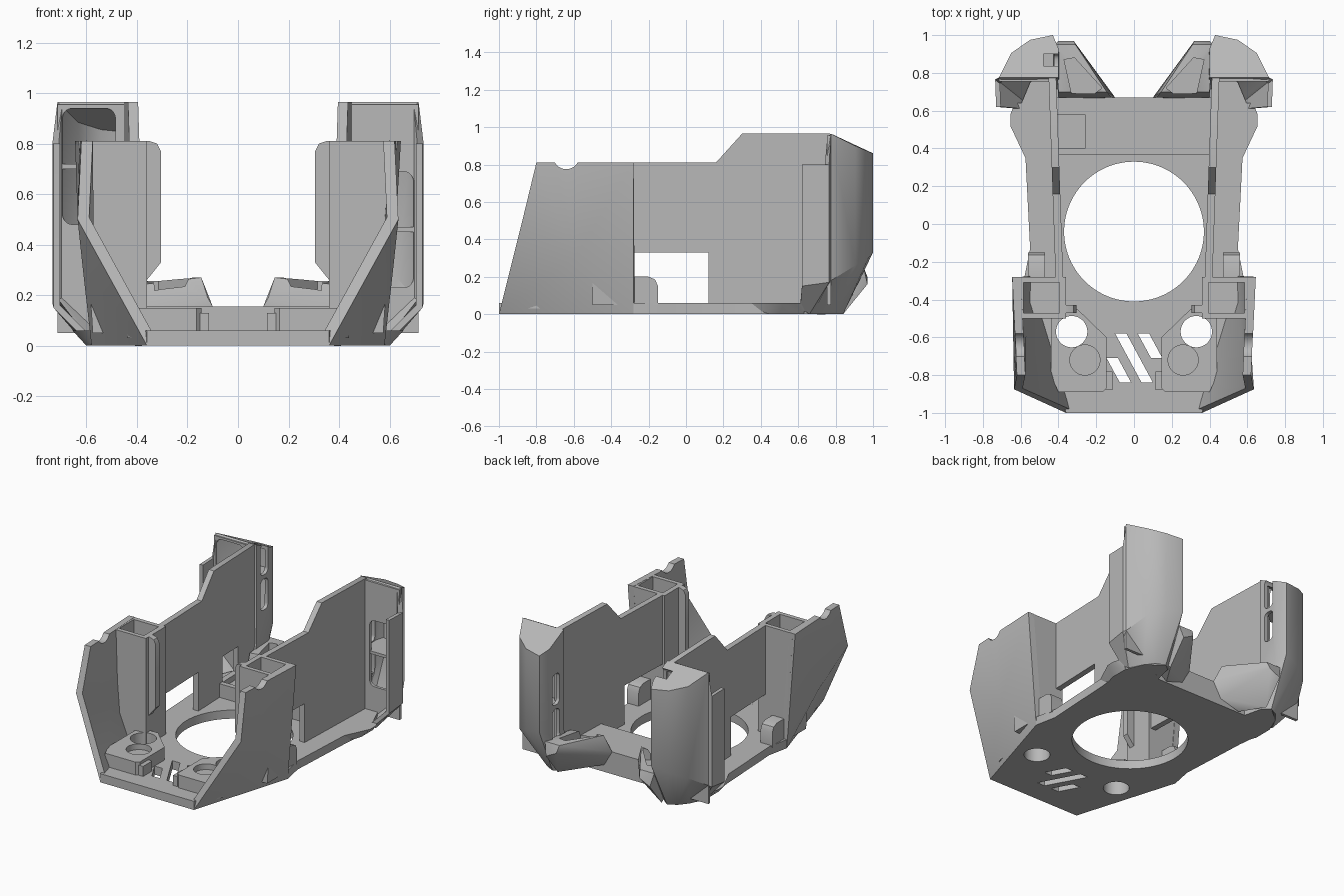
import bpy, bmesh, math
from mathutils import Vector

cube = bpy.data.objects.get("Cube")
if cube:
    bpy.data.objects.remove(cube, do_unlink=True)

grey = bpy.data.materials.new("plain grey")
grey.use_nodes = True
grey.diffuse_color = (0.48, 0.48, 0.48, 1)
grey.node_tree.nodes["Principled BSDF"].inputs["Base Color"].default_value = (0.48, 0.48, 0.48, 1)


def finish(name, bm):
    me = bpy.data.meshes.new(name)
    bm.to_mesh(me)
    bm.free()
    me.materials.append(grey)
    ob = bpy.data.objects.new(name, me)
    bpy.context.collection.objects.link(ob)
    return ob


def prism(name, pts, axis, lo, hi, s=1, shear=None):
    """Extrude a 2D outline along an axis; s = -1 mirrors it in x."""
    def place(p, d):
        x, y, z = {"x": (d, *p), "y": (p[0], d, p[1]), "z": (*p, d)}[axis]
        return (s * (x + (shear(y) if shear else 0)), y, z)
    bm = bmesh.new()
    a = [bm.verts.new(place(p, lo)) for p in pts]
    b = [bm.verts.new(place(p, hi)) for p in pts]
    bm.faces.new(a)
    bm.faces.new(b)
    for i in range(len(pts)):
        j = (i + 1) % len(pts)
        bm.faces.new((a[i], a[j], b[j], b[i]))
    bmesh.ops.recalc_face_normals(bm, faces=bm.faces)
    return finish(name, bm)


def rect(u0, u1, v0, v1, r=0):
    """Rectangle outline, with optional rounded corners."""
    if not r:
        return [(u0, v0), (u1, v0), (u1, v1), (u0, v1)]
    out = []
    corners = [(u1 - r, v1 - r), (u0 + r, v1 - r), (u0 + r, v0 + r), (u1 - r, v0 + r)]
    for q, (u, v) in enumerate(corners):
        for k in range(6):
            a = math.pi / 2 * (q + k / 5)
            out.append((u + r * math.cos(a), v + r * math.sin(a)))
    return out


def circle(u, v, r, n=48):
    return [(u + r * math.cos(2 * math.pi * i / n), v + r * math.sin(2 * math.pi * i / n)) for i in range(n)]


def hull(name, pts, s):
    bm = bmesh.new()
    for x, y, z in pts:
        bm.verts.new((s * x, y, z))
    res = bmesh.ops.convex_hull(bm, input=bm.verts)
    bmesh.ops.delete(bm, geom=[v for v in bm.verts if not v.link_faces], context="VERTS")
    bmesh.ops.recalc_face_normals(bm, faces=bm.faces)
    return finish(name, bm)


def shell(name, verts, faces, s, centre, thick):
    """Sheet with its faces turned away from centre, thickened inward."""
    bm = bmesh.new()
    vs = [bm.verts.new((s * x, y, z)) for x, y, z in verts]
    for f in faces:
        bm.faces.new([vs[i] for i in f])
    bmesh.ops.recalc_face_normals(bm, faces=bm.faces)
    c = Vector((s * centre[0], centre[1], centre[2]))
    if sum(f.normal.dot(f.calc_center_median() - c) * f.calc_area() for f in bm.faces) < 0:
        bmesh.ops.reverse_faces(bm, faces=bm.faces)
    ob = finish(name, bm)
    m = ob.modifiers.new("thickness", "SOLIDIFY")
    m.thickness, m.offset, m.use_even_offset = thick, -1, True
    apply(ob)
    return ob


def apply(ob):
    bpy.context.view_layer.objects.active = ob
    for m in list(ob.modifiers):
        bpy.ops.object.modifier_apply(modifier=m.name)


def cut(ob, *cutters):
    for c in cutters:
        m = ob.modifiers.new("cut", "BOOLEAN")
        m.operation, m.solver, m.object = "DIFFERENCE", "EXACT", c
        apply(ob)
        bpy.data.objects.remove(c, do_unlink=True)


# Base plate with fan opening, screw holes and slanted vents
half = [(.36, -1), (.58, -.28), (.55, -.13), (.575, .36), (.60, .63), (.55, .75), (.44, .84), (.39, .80), (.36, .67)]
base = prism("base_plate", half + [(-x, y) for x, y in reversed(half)], "z", 0, .06)
vents = [(-.10, -.58, .26), (.02, -.58, .13), (-.145, -.71, .13)]
cut(base, prism("cutter", circle(0, -.04, .37, 96), "z", -1, 1),
    *[prism("cutter", circle(s * .33, -.57, .083), "z", -1, 1) for s in (1, -1)],
    *[prism("cutter", [(x, y), (x + .06, y), (x + .06 + d * .54, y - d), (x + d * .54, y - d)], "z", -1, 1)
      for x, y, d in vents])

# Rear cross bar with a shallow pocket on one side
bar = prism("rear_bar", rect(-.41, .41, .365, .67), "z", .01, .155)
cut(bar, prism("cutter", rect(-.46, -.26, .40, .58), "z", .11, 1))

for s, side in ((1, "left"), (-1, "right")):
    # Front screw block
    block = prism("screw_block_" + side, [(.145, -.87), (.165, -.89), (.40, -.89), (.44, -.8), (.44, -.45), (.30, -.45),
                                          (.145, -.60)], "z", .03, .15, s)
    cut(block, prism("cutter", circle(.33, -.57, .083), "z", -1, 1, s),
        prism("cutter", circle(.26, -.72, .08), "z", .11, 1, s))
    prism("clip_" + side, rect(.115, .15, -.88, -.78), "z", .05, .13, s)

    # Faceted front cheek with a notch in its top edge
    cheek = shell("front_cheek_" + side,
                  [(.36, -1, 0), (.635, -.875, .5), (.62, -.8, .81), (.58, -.28, 0), (.615, -.59, .31), (.645, -.28, .81)],
                  [(0, 1, 4), (0, 4, 3), (4, 1, 2, 5), (4, 5, 3)], s, (0, -.5, .4), .045)
    cut(cheek, prism("cutter", circle(-.64, .845, .07), "x", .4, .9, s))

    # Hollow column behind the cheek, with its inward flange
    column = prism("column_" + side, [(.36, .05), (.575, .05), (.625, .81), (.36, .81)], "y", -.5, -.28, s)
    cut(column, prism("cutter", rect(.395, .585, -.47, -.31), "z", .15, 1, s))
    prism("flange_" + side, [(.37, .25), (.345, .28), (.305, .33), (.305, .77), (.32, .80), (.35, .81), (.37, .81)],
          "y", -.47, -.43, s)

    # Side wall leaning outward to the rear, with windows
    wall = prism("side_wall_" + side, [(-.30, .05), (.80, .05), (.80, .95), (.77, .965), (.30, .965), (.16, .81),
                                       (-.30, .81)], "x", .385, .425, s, lambda y: .035 * y)
    cut(wall, prism("cutter", rect(-.28, .12, .06, .33), "x", .2, .8, s))
    if s < 0:
        cut(wall, prism("cutter", rect(.40, .58, .15, .33), "x", .2, .5, s))
    ear = [(-.29, .05), (-.15, .05), (-.15, .15), (-.165, .185), (-.20, .2), (-.29, .2)]
    prism("ear_" + side, ear, "x", .47, .56, s)

    # Flared ledge at the foot of the rear tower
    hull("rear_ledge_" + side,
         [(.45, .34, 0), (.56, .38, 0), (.60, .5, 0), (.60, .63, 0), (.45, .65, 0),
          (.45, .34, .06), (.575, .35, .06), (.655, .52, .06), (.655, .58, .06), (.63, .64, .06), (.45, .65, .06)], s)

    # Rear tower: rounded shell tapering to its foot, with a sloped roof
    top = [(.73, .62, .80), (.735, .765, .80), (.715, .775, .965), (.65, .905, .90),
           (.55, .975, .87), (.43, 1, .86), (.40, .93, .89), (.40, .775, .965)]
    low = (.15, .17, .18, .26, .30, .33, .30, .28)
    mid = [(x, y, z) for (x, y, _), z in zip(top, low)]
    foot = [(.61, .61, .03), (.60, .66, 0), (.585, .68, 0), (.55, .75, 0),
            (.5, .81, 0), (.44, .84, 0), (.39, .80, 0), (.38, .70, 0)]
    n = len(top)
    quads = [(r + i, r + i + 1, r + n + i + 1, r + n + i) for r in (0, n) for i in range(n - 1)]
    tower = shell("rear_tower_" + side, top + mid + foot, quads + [tuple(range(2, n))], s, (.52, .78, .5), .025)
    z0 = .23 if s > 0 else .48
    slots = [rect(.82, .90, z0 + a, z0 + a + .215, .03) for a in (0, .245)]
    cut(tower, *[prism("cutter", p, "x", .3, .48, s) for p in slots])

    # Panel closing the tower front, with its opening and shelf
    panel = prism("tower_panel_" + side, rect(.43, .715, .05, .955), "y", .755, .775, s)
    cut(panel, prism("cutter", rect(.485, .695, z0, z0 + .46, .04), "y", .6, .9, s))
    prism("tower_shelf_" + side, [(.70, .76), (.63, .89), (.54, .95), (.44, .97), (.425, .92), (.425, .76)],
          "z", z0 + .22, z0 + .24, s)

    # Angled air nozzle with open top
    nozzle = hull("nozzle_" + side,
                  [(.40, .97, .16), (.32, .97, .2), (.31, .95, .25), (.42, .95, .25), (.10, .67, .155), (.12, .67, .19),
                   (.145, .70, .27), (.20, .72, .27), (.40, .66, .1), (.40, .70, .24), (.40, .84, 0), (.30, .68, 0),
                   (.16, .67, .05)], s)
    cut(nozzle, prism("cutter", [(.37, .87), (.315, .88), (.17, .72), (.21, .69), (.33, .69)], "z", .19, 1, s))

# Smooth the rounded surfaces and keep the edges crisp
for ob in list(bpy.context.collection.objects):
    if ob.type == "MESH" and grey.name in ob.data.materials:
        ob.select_set(True)
        bpy.context.view_layer.objects.active = ob
bpy.ops.object.shade_smooth_by_angle(angle=math.radians(35))
